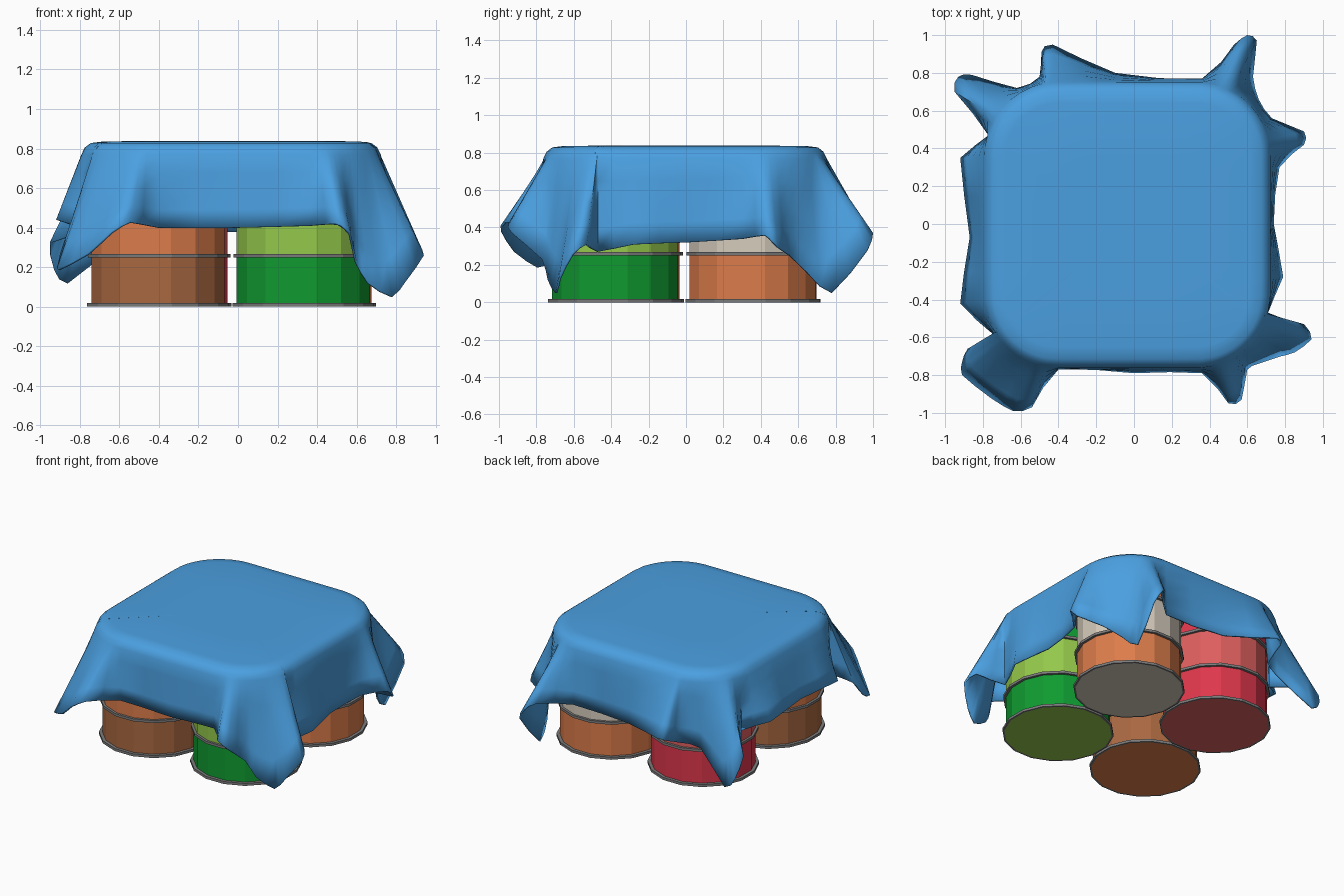
import bpy, bmesh, math
from mathutils import Vector

if "Cube" in bpy.data.objects:
    bpy.data.objects.remove(bpy.data.objects["Cube"])


def mat(name, r, g, b):
    m = bpy.data.materials.new(name)
    m.diffuse_color = (r, g, b, 1)
    m.use_nodes = True
    m.node_tree.nodes["Principled BSDF"].inputs["Base Color"].default_value = m.diffuse_color
    return m


BLUE = mat("tarp_blue", 0.07, 0.35, 0.75)
GREY = mat("rim_grey", 0.2, 0.2, 0.2)
BROWN = mat("brown", 0.40, 0.14, 0.053)
ORANGE = mat("orange", 0.72, 0.205, 0.07)
GREEN = mat("green", 0.005, 0.33, 0.03)
LIME = mat("light_green", 0.30, 0.58, 0.07)
RED = mat("red", 0.73, 0.038, 0.07)
PINK = mat("light_red", 0.73, 0.114, 0.114)
BEIGE = mat("beige", 0.68, 0.61, 0.51)


def finish(bm, name, mats):
    me = bpy.data.meshes.new(name)
    bm.to_mesh(me)
    bm.free()
    for m in mats:
        me.materials.append(m)
    ob = bpy.data.objects.new(name, me)
    bpy.context.collection.objects.link(ob)
    return ob


# Barrel: revolved profile of (radius, height, material of the band above)
R, RIM, SIDES = 0.343, 0.365, 16
PROFILE = [(0.352, 0.0, 2), (RIM, 0.0, 2), (RIM, 0.018, 2), (R, 0.018, 0),
           (R, 0.25, 2), (0.36, 0.25, 2), (0.36, 0.268, 2), (R, 0.268, 1),
           (R, 0.52, 2), (0.36, 0.52, 2), (0.36, 0.538, 2), (R, 0.538, 0),
           (R, 0.79, 2), (0.358, 0.79, 2), (0.358, 0.808, 2), (0.34, 0.808, 2)]


def barrel(name, x, y, main, light):
    bm = bmesh.new()
    rings = []
    for r, z, _ in PROFILE:
        rings.append([bm.verts.new((x + r * math.cos(math.tau * (i + .5) / SIDES),
                                    y + r * math.sin(math.tau * (i + .5) / SIDES), z))
                      for i in range(SIDES)])
    for k in range(len(rings) - 1):
        a, b = rings[k], rings[k + 1]
        for i in range(SIDES):
            j = (i + 1) % SIDES
            bm.faces.new((a[i], a[j], b[j], b[i])).material_index = PROFILE[k][2]
    for ring in (rings[0], rings[-1]):          # end caps
        bm.faces.new(ring).material_index = 1
    bmesh.ops.recalc_face_normals(bm, faces=bm.faces)
    return finish(bm, name, [main, light, GREY])


barrel("front_left_barrel", -0.405, -0.37, BROWN, ORANGE)
barrel("front_right_barrel", 0.33, -0.38, GREEN, LIME)
barrel("back_right_barrel", 0.34, 0.355, ORANGE, BEIGE)
barrel("back_left_barrel", -0.39, 0.36, RED, PINK)

# Tarp: hem line, clockwise from the front, with folds at the four corners
HEM = [(0, -.79, .40), (-.4, -.77, .40), (-.54, -.97, .43), (-.64, -.99, .38),
       (-.76, -.92, .27), (-.91, -.80, .19), (-.91, -.73, .22), (-.88, -.66, .32),
       (-.75, -.58, .38), (-.92, -.42, .44), (-.87, -.07, .43), (-.92, .35, .44),
       (-.77, .47, .38), (-.95, .70, .33), (-.93, .78, .19), (-.86, .79, .12),
       (-.62, .72, .31), (-.5, .78, .34), (-.49, .91, .40), (-.43, .95, .42),
       (-.1, .80, .38), (.36, .77, .38), (.53, .95, .41), (.60, 1.0, .37),
       (.65, .97, .28), (.63, .78, .05), (.66, .66, .15), (.73, .56, .25),
       (.90, .49, .30), (.90, .42, .36), (.77, .30, .34), (.74, 0, .32),
       (.79, -.28, .31), (.71, -.47, .27), (.90, -.53, .31), (.94, -.61, .26),
       (.85, -.68, .13), (.78, -.70, .05), (.66, -.74, .12), (.60, -.77, .23),
       (.57, -.93, .37), (.50, -.95, .42), (.36, -.79, .41)]
pts = [Vector(p) for p in HEM]
n = len(pts)
hem = []
for i in range(n):                              # add softened midpoints
    a, b, c, d = (pts[(i + k) % n] for k in (-1, 0, 1, 2))
    hem += [b, (b + c) * 0.54 - (a + d) * 0.04]

bm = bmesh.new()
columns = []
for h in hem:
    core = Vector((max(-.40, min(.33, h.x)), max(-.37, min(.36, h.y)), 0))
    out = Vector((h.x, h.y, 0)) - core
    out.normalize()
    at = lambda r, z: core + out * r + Vector((0, 0, z))
    inner, shoulder = at(.28, .836), at(.392, .77)
    mid = Vector((inner.x * .5, inner.y * .5, .838))
    col = [mid, inner, at(.345, .828), at(.375, .805), shoulder]
    col += [shoulder.lerp(h, t) for t in (.25, .5, .75, 1)]
    columns.append([bm.verts.new(p) for p in col])
centre = bm.verts.new((0, 0, .838))
for i, a in enumerate(columns):
    b = columns[(i + 1) % len(columns)]
    bm.faces.new((centre, b[0], a[0]))
    for k in range(len(a) - 1):
        bm.faces.new((a[k], b[k], b[k + 1], a[k + 1]))
bmesh.ops.recalc_face_normals(bm, faces=bm.faces)
bm.normal_update()
if centre.normal.z < 0:
    bmesh.ops.reverse_faces(bm, faces=bm.faces)
tarp = finish(bm, "tarp", [BLUE])
thick = tarp.modifiers.new("thickness", 'SOLIDIFY')
thick.thickness = 0.012
thick.offset = -1
bpy.context.view_layer.objects.active = tarp
tarp.select_set(True)
bpy.ops.object.shade_smooth_by_angle(angle=math.radians(60))
